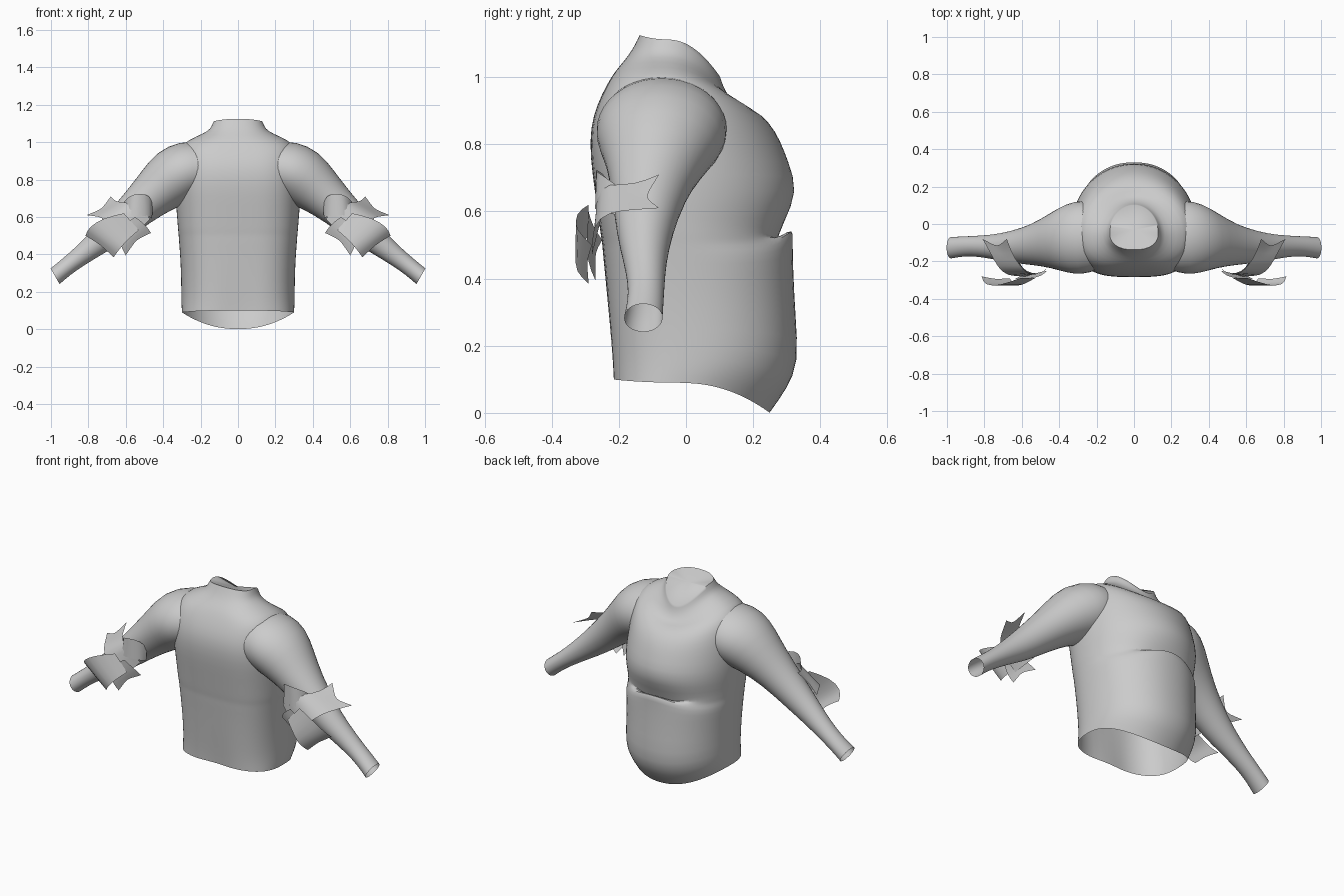
import bpy, bmesh, math
from mathutils import Vector

if "Cube" in bpy.data.objects:
    bpy.data.objects.remove(bpy.data.objects["Cube"])

cloth = bpy.data.materials.new("grey_cloth")
cloth.use_nodes = True
GREY = (0.6, 0.6, 0.6, 1)
cloth.diffuse_color = GREY
cloth.node_tree.nodes["Principled BSDF"].inputs["Base Color"].default_value = GREY


def loft(name, rows, closed=True, cap=False):
    """Skin rows of points into one sheet or tube, optionally capping the last row."""
    bm = bmesh.new()
    crease = bm.edges.layers.float.new("crease_edge")
    grid = [[bm.verts.new(p) for p in row] for row in rows]
    n = len(grid[0])
    for a, b in zip(grid, grid[1:]):
        for i in range(n if closed else n - 1):
            j = (i + 1) % n
            bm.faces.new((a[i], a[j], b[j], b[i]))
    if cap:
        lid = bm.faces.new(grid[-1])
        for e in lid.edges:
            e[crease] = 1.0
    bmesh.ops.recalc_face_normals(bm, faces=bm.faces)
    mesh = bpy.data.meshes.new(name)
    bm.to_mesh(mesh)
    bm.free()
    mesh.materials.append(cloth)
    obj = bpy.data.objects.new(name, mesh)
    bpy.context.collection.objects.link(obj)
    mod = obj.modifiers.new("smooth", "SUBSURF")
    mod.levels = mod.render_levels = 1
    mod.boundary_smooth = "PRESERVE_CORNERS"
    bpy.ops.object.select_all(action="DESELECT")
    obj.select_set(True)
    bpy.context.view_layer.objects.active = obj
    bpy.ops.object.shade_smooth_by_angle(angle=math.radians(60))


def power(v, e):
    return math.copysign(abs(v) ** e, v)


def body_ring(w, front, back, zf, zs, zb, dy=0, dz=0, n=40):
    """Boxy on the -y half, tapering on the +y half; dy and dz fold the middle of +y."""
    mid = (front + back) * 0.5 - 0.03
    box = 0.85 if zf > 1 else 0.6
    taper = 0.93 if zf < 0.5 else 1.02
    ring = []
    for i in range(n):
        t = math.tau * i / n
        c, s = math.cos(t), math.sin(t)
        if i > n // 2:
            x, y = w * power(c, box), mid + (mid - front) * power(s, 0.85)
            z = zs + (zf - zs) * s * s
            y += 0.015 * math.exp(-(x / 0.05) ** 2 - (z / 0.25) ** 2)
        else:
            s = max(s, 0.0)
            fold = s ** 7
            x = w * power(c, taper)
            y = mid + (back - mid) * s ** taper + dy * fold
            z = zs + (zb - zs) * s * s + dz * fold
        ring.append((x, y, z))
    return ring


# Body: hem to lower panel lip, tucked under the upper drape, up to the collar
body = [
    (.300, -.220, .250, .10, .09, .00), (.303, -.222, .300, .14, .13, .07),
    (.304, -.226, .338, .20, .19, .145), (.305, -.235, .326, .32, .31, .30),
    (.312, -.243, .320, .42, .42, .43), (.316, -.248, .318, .47, .47, .48, 0, .04),
    (.318, -.250, .312, .50, .50, .50, .01, .05), (.320, -.253, .310, .52, .52, .52, -.03, .01),
    (.322, -.256, .310, .54, .54, .54, -.05, -.055), (.324, -.260, .312, .57, .57, .57, -.02, 0),
    (.332, -.272, .336, .66, .66, .66), (.335, -.286, .305, .76, .76, .75),
    (.330, -.286, .282, .85, .85, .81), (.318, -.265, .250, .92, .93, .865),
    (.298, -.235, .200, .98, .995, .907), (.225, -.210, .150, 1.02, 1.03, .915),
    (.158, -.178, .122, 1.055, 1.06, .95), (.142, -.155, .110, 1.09, 1.085, .975),
    (.130, -.138, .102, 1.125, 1.112, 1.0),
]
loft("shirt_body", [body_ring(*r) for r in body], cap=True)


# Sleeve stations: x, y, z, radius across, radius in y, tilt of the ring in degrees
sleeve = [
    (.20, -.070, .855, .145, .180, 0), (.28, -.072, .850, .162, .202, 10),
    (.35, -.075, .812, .164, .190, 32), (.43, -.088, .745, .133, .150, 40),
    (.53, -.110, .655, .106, .112, 42), (.66, -.124, .535, .085, .084, 41),
    (.76, -.122, .455, .066, .065, 40), (.85, -.118, .385, .052, .055, 38),
    (.92, -.120, .332, .047, .054, 35), (.978, -.127, .283, .049, .058, 30),
]


def sleeve_ring(side, x, y, z, r, ry, tilt, n=20):
    a = math.radians(tilt)
    up = Vector((math.sin(a), 0, math.cos(a)))
    pts = []
    for i in range(n):
        t = math.tau * i / n
        p = Vector((x, y, z)) + up * r * math.cos(t) + Vector((0, ry * math.sin(t), 0))
        pts.append((p.x * side, p.y, p.z))
    return pts


def ribbon(name, side, path, notch=0.0, steps=4):
    """Cloth strip from (one edge, other edge) pairs; the first end may be notched."""
    rows = []
    for k, (a, b) in enumerate(path):
        a, b = Vector(a), Vector(b)
        inward = (Vector(path[1][0]) - Vector(path[0][0])) * notch
        row = []
        for i in range(steps + 1):
            f = i / steps
            p = a.lerp(b, f)
            if k == 0:
                p += inward * (1 - abs(2 * f - 1))
            row.append((p.x * side, p.y, p.z))
        rows.append(row)
    loft(name, rows, closed=False)


for label, side in (("left", 1), ("right", -1)):
    loft(label + "_sleeve", [sleeve_ring(side, *s) for s in sleeve])

    # Strap laid over the upper arm, ending in a swallow tail
    ribbon(label + "_elbow_strap", side, [
        ((.68, -.08, .71), (.81, -.08, .61)),
        ((.655, -.15, .68), (.77, -.15, .605)),
        ((.61, -.23, .68), (.73, -.23, .60)),
        ((.54, -.275, .67), (.68, -.28, .56)),
        ((.47, -.25, .59), (.58, -.28, .47)),
    ], notch=0.6)

    # Small folded loop beside the knot
    ribbon(label + "_bow_loop", side, [
        ((.455, -.21, .66), (.46, -.21, .59)),
        ((.47, -.25, .72), (.465, -.25, .60)),
        ((.53, -.275, .725), (.53, -.275, .61)),
        ((.58, -.26, .715), (.59, -.27, .61)),
        ((.61, -.21, .68), (.62, -.21, .59)),
    ])

    # Wide flared flap hanging toward the wrist
    ribbon(label + "_bow_flap", side, [
        ((.815, -.28, .50), (.665, -.29, .385)),
        ((.80, -.33, .545), (.64, -.33, .42)),
        ((.72, -.33, .595), (.60, -.33, .47)),
        ((.61, -.29, .62), (.53, -.29, .53)),
    ], notch=0.2)

    # Pointed tail hanging toward the body
    ribbon(label + "_bow_tail", side, [
        ((.60, -.27, .395), (.465, -.25, .515)),
        ((.63, -.295, .45), (.495, -.28, .56)),
        ((.65, -.295, .53), (.55, -.29, .60)),
    ], notch=0.4)
